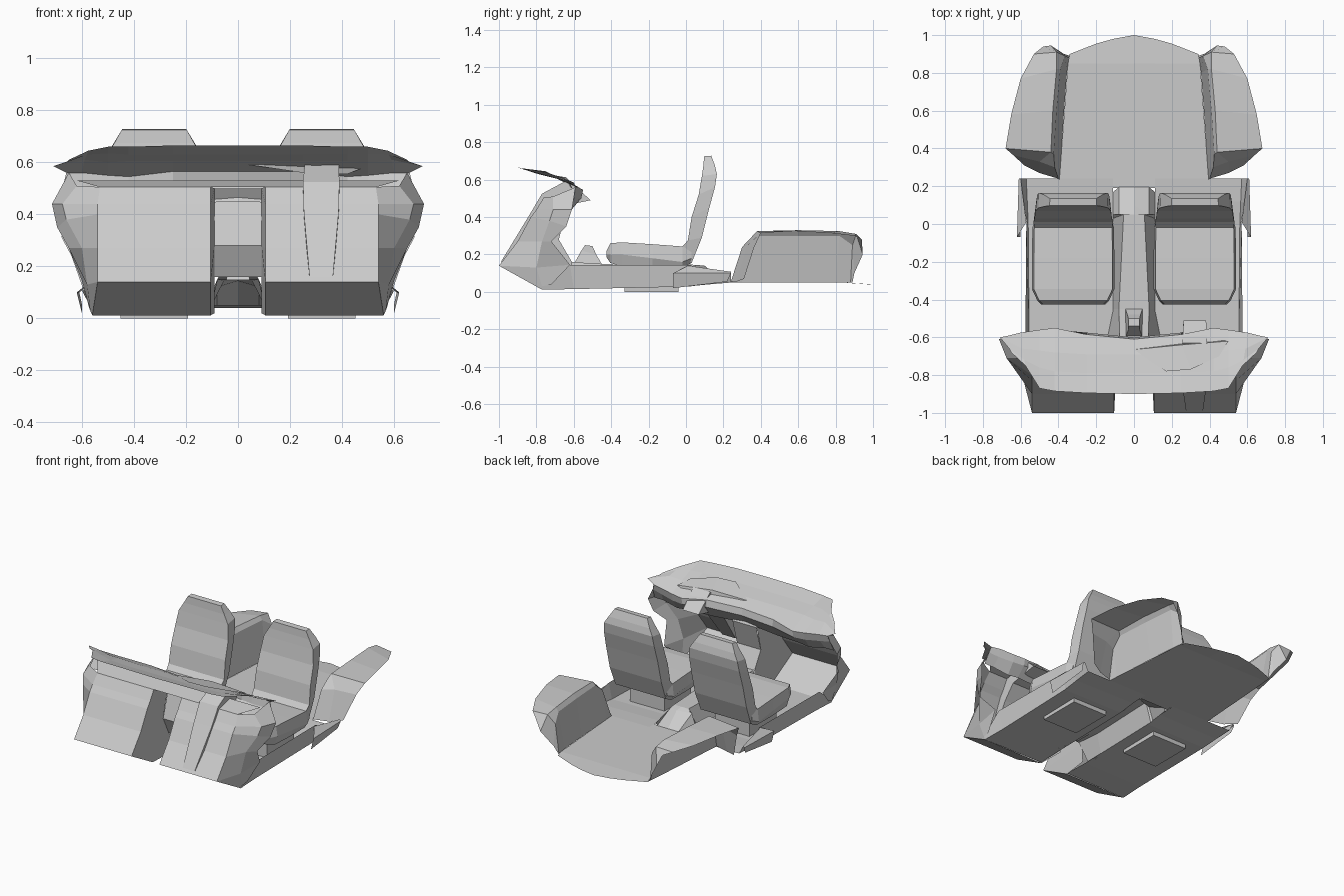
import bpy


def make(name, verts, faces, mirror=True):
    me = bpy.data.meshes.new(name)
    me.from_pydata(verts, [], faces)
    ob = bpy.data.objects.new(name, me)
    bpy.context.collection.objects.link(ob)
    if mirror:
        m = ob.modifiers.new("mirror", 'MIRROR')
        m.use_clip = True
        m.merge_threshold = 0.002
    return ob


def sheet(name, rows, mirror=True):
    """Quad grid through rows of points."""
    n = len(rows[0])
    verts = [p for r in rows for p in r]
    faces = [(i * n + j, i * n + j + 1, (i + 1) * n + j + 1, (i + 1) * n + j)
             for i in range(len(rows) - 1) for j in range(n - 1)]
    return make(name, verts, faces, mirror)


def solid(name, rings, mirror=True):
    """Closed loft through rings, capped at both ends."""
    n = len(rings[0])
    verts = [p for r in rings for p in r]
    faces = [(i * n + j, i * n + (j + 1) % n, (i + 1) * n + (j + 1) % n, (i + 1) * n + j)
             for i in range(len(rings) - 1) for j in range(n)]
    last = (len(rings) - 1) * n
    faces += [tuple(reversed(range(n))), tuple(range(last, last + n))]
    return make(name, verts, faces, mirror)


def bar(cx, hf, yf, zf, hb, yb, zb):
    """Four-point ring: one x-parallel edge in front, one behind."""
    return [(cx - hf, yf, zf), (cx + hf, yf, zf), (cx + hb, yb, zb), (cx - hb, yb, zb)]


def hexring(cx, y, h, zb, zm, zt):
    """Six-point ring, widest in the middle."""
    b, t = h - .02, h - .01
    return [(cx - b, y, zb), (cx + b, y, zb), (cx + h, y, zm),
            (cx + t, y, zt), (cx - t, y, zt), (cx - h, y, zm)]


SX = 0.322  # seat centre

# seats: base, cushion, backrest
solid("seat_base", [bar(SX, .13, -.33, z, .13, -.04, z) for z in (0, .135)])
cushion = [(-.425, .17, .185, .20, .22), (-.405, .19, .155, .20, .26),
           (-.345, .218, .137, .20, .265), (-.18, .218, .13, .18, .255),
           (-.02, .216, .13, .16, .243), (.03, .20, .155, .18, .25)]
solid("seat_cushion", [hexring(SX, *c) for c in cushion])
back = [(.205, -.03, .23, .19, .03, .155), (.21, .01, .275, .195, .085, .29),
        (.205, .03, .40, .195, .125, .45), (.20, .068, .52, .19, .155, .56),
        (.185, .085, .62, .182, .165, .63), (.153, .093, .675, .155, .155, .675),
        (.125, .097, .725, .123, .135, .728)]
solid("seat_backrest", [bar(SX, *r) for r in back])

# cabin floor with side sill
sheet("floor", [
    [(.105, -.77, .018), (.56, -.77, .012), (.568, -.77, .03)],
    [(.11, -.60, .018), (.555, -.60, .015), (.575, -.62, .145)],
    [(.11, 0, .03), (.56, 0, .028), (.57, .02, .145)],
    [(.11, .12, .045), (.565, .12, .04), (.585, .11, .108)],
    [(.11, .24, .05), (.57, .24, .05), (.60, .24, .108)]])
sheet("sill_end", [
    [(.57, .01, .14), (.62, -.07, .10), (.60, -.07, .02)],
    [(.60, .24, .108), (.61, .24, .10), (.60, .22, .055)]])

# rear floor with rounded tail
sheet("rear_floor", [
    [(0, .19, .05), (.11, .19, .05), (.11, .24, .05), (.395, .24, .05)],
    [(0, .85, .05), (.11, .85, .05), (.20, .85, .05), (.35, .85, .05)],
    [(0, 1.0, .04), (.11, .98, .04), (.20, .955, .042), (.34, .90, .045)]])

# centre tunnel
sheet("tunnel", [
    [(0, -.62, .16), (.075, -.62, .16), (.14, -.60, .018)],
    [(0, -.45, .15), (.08, -.45, .15), (.11, -.45, .02)],
    [(0, .05, .145), (.055, .05, .145), (.11, .03, .03)],
    [(0, .10, .14), (.08, .05, .12), (.11, .05, .035)],
    [(0, .195, .05), (.08, .195, .05), (.11, .17, .05)]])

# gear lever
solid("gear_lever", [bar(0, .045, -.60, .148, .045, -.45, .148),
                     bar(0, .03, -.56, .22, .035, -.48, .20),
                     bar(0, .03, -.54, .25, .03, -.50, .245)], False)

# firewall profile (y, z), reused for the footwell front and inner wall
wall = [(-.77, .012), (-1.0, .14), (-.90, .27), (-.83, .40), (-.80, .44), (-.76, .505)]
edge_x = [.56, .54, .54, .54, .54, .53]
mid = [(.568, -.77, .03), (.58, -.80, .13), (.60, -.77, .27),
       (.66, -.73, .38), (.675, -.71, .44), (.62, -.71, .51)]
rim = [(.572, -.72, .04), (.60, -.62, .145), (.65, -.72, .27),
       (.695, -.64, .35), (.715, -.61, .44), (.65, -.59, .56)]
sheet("footwell", [[(.105, y, z), (ex, y, z), m, r]
                   for (y, z), ex, m, r in zip(wall, edge_x, mid, rim)])
back_y = [-.60, -.61, -.68, -.65, -.63, -.66]
back_z = [.02, .16, .28, .40, .45, .50]
sheet("footwell_inner_wall", [[(.105, y, z), (.09, by, bz)]
                              for (y, z), by, bz in zip(wall, back_y, back_z)])

# centre stack and bulkhead shelf under the dashboard
sheet("centre_stack", [[(0, y, z), (.09, y, z)] for y, z in
                       [(-.62, .16), (-.68, .28), (-.63, .45), (-.66, .50)]])
sheet("bulkhead_shelf", [[(0, y, z), (.105, y, z), (x, y, z)] for y, z, x in
                         [(-.76, .505, .53), (-.64, .53, .62)]])

# dashboard: stations across x, each running windscreen edge to lower lip
dash = [(0, [(-.90, .665), (-.79, .63), (-.69, .605), (-.61, .565), (-.60, .52), (-.65, .45)]),
        (.25, [(-.895, .665), (-.79, .63), (-.69, .605), (-.585, .565), (-.575, .52), (-.63, .44)]),
        (.42, [(-.885, .66), (-.78, .63), (-.68, .605), (-.55, .545), (-.56, .50), (-.62, .44)]),
        (.50, [(-.87, .66), (-.76, .635), (-.67, .60), (-.56, .55), (-.57, .50), (-.62, .43)])]
rows = [[(x, y, z) for y, z in p] for x, p in dash]
rows.append([(.575, -.75, .645), (.58, -.72, .63), (.59, -.66, .61),
             (.60, -.575, .56), (.60, -.59, .51), (.61, -.63, .45)])
rows.append([(.65, -.68, .61), (.66, -.66, .60), (.71, -.60, .585),
             (.66, -.59, .56), (.67, -.60, .52), (.68, -.63, .45)])
sheet("dashboard", rows)

# instrument hood on the driver's side
make("instrument_hood",
     [(0, -.665, .597), (.25, -.64, .612), (.50, -.62, .587), (.45, -.70, .617),
      (.30, -.77, .635), (.17, -.78, .637), (.25, -.63, .56), (.42, -.61, .555)],
     [(0, 1, 4, 5), (1, 2, 3, 4), (0, 6, 1), (6, 7, 2, 1)], False)

# steering column cover, proud of the firewall and rising into the cabin
solid("steering_column", [bar(SX - .002, .045, -.99, .16, .05, -.92, .17),
                          bar(SX - .002, .067, -.838, .41, .067, -.78, .36),
                          bar(SX - .002, .07, -.77, .525, .07, -.70, .45),
                          bar(SX, .065, -.63, .60, .06, -.51, .49)], False)

# rear wheel arches, open on the outside
arch = [
    [(.395, .235, .05), (.40, .24, .055), (.50, .27, .055), (.58, .31, .07)],
    [(.39, .30, .05), (.42, .30, .24), (.50, .33, .25), (.64, .365, .24)],
    [(.385, .37, .05), (.425, .37, .30), (.44, .38, .325), (.68, .40, .315)],
    [(.37, .60, .05), (.41, .60, .30), (.43, .60, .33), (.65, .58, .325)],
    [(.355, .80, .05), (.39, .82, .30), (.41, .82, .325), (.60, .77, .315)],
    [(.345, .88, .05), (.365, .89, .25), (.41, .91, .31), (.53, .90, .30)],
    [(.34, .89, .05), (.37, .90, .10), (.44, .945, .20), (.48, .94, .28)]]
sheet("wheel_arch", arch)
